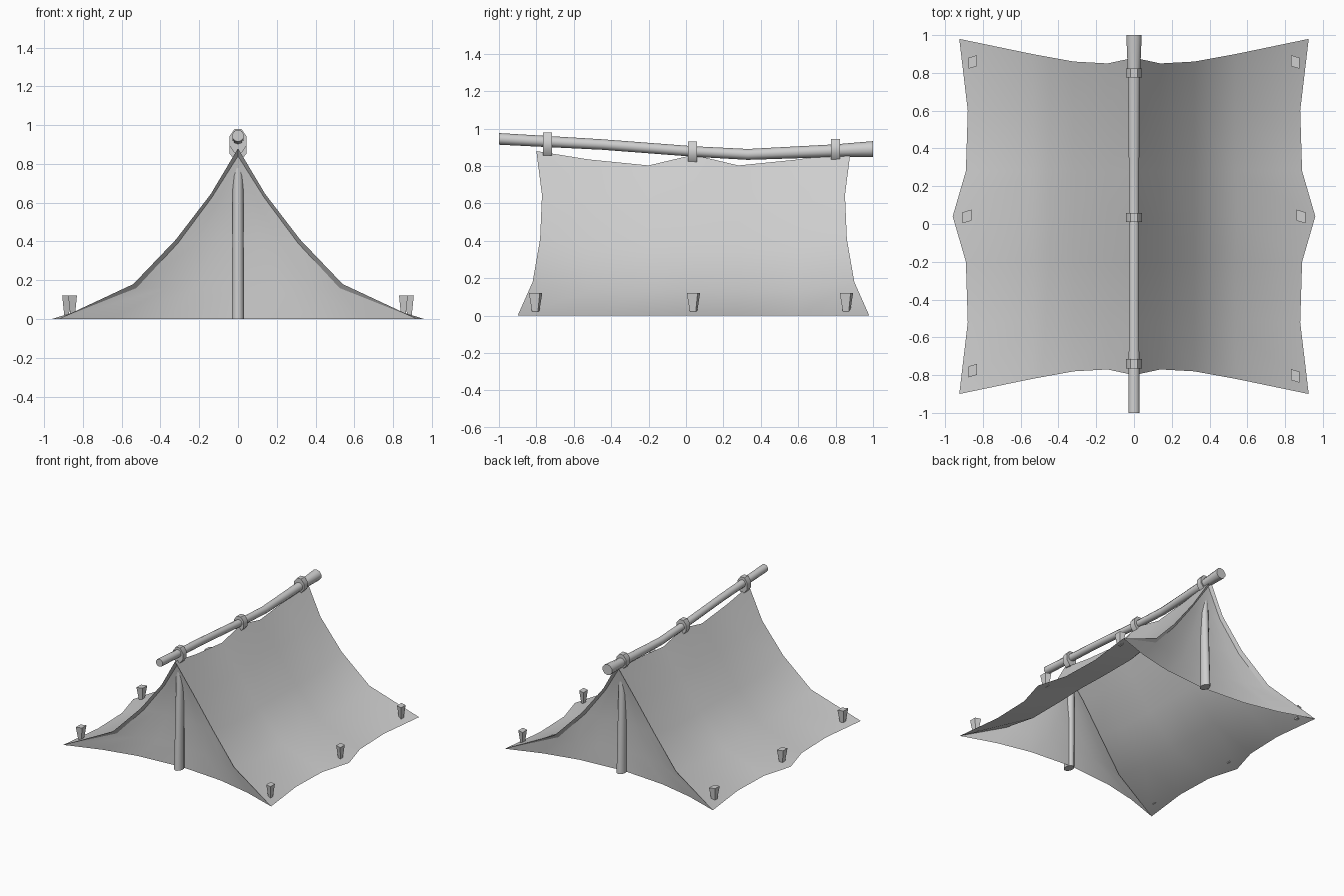
import bpy, bmesh, math
from mathutils import Vector, Matrix

cube = bpy.data.objects.get("Cube")
if cube:
    bpy.data.objects.remove(cube, do_unlink=True)

grey = bpy.data.materials.new("plain grey")
grey.use_nodes = True
grey.diffuse_color = (0.62, 0.62, 0.62, 1)
grey.node_tree.nodes["Principled BSDF"].inputs["Base Color"].default_value = (0.62, 0.62, 0.62, 1)

MID = 0.04  # the tent is symmetric about this y


def finish(name, bm, angle=35):
    bmesh.ops.remove_doubles(bm, verts=bm.verts, dist=0.0005)
    bmesh.ops.recalc_face_normals(bm, faces=bm.faces)
    mesh = bpy.data.meshes.new(name)
    bm.to_mesh(mesh)
    bm.free()
    mesh.materials.append(grey)
    ob = bpy.data.objects.new(name, mesh)
    bpy.context.collection.objects.link(ob)
    bpy.ops.object.select_all(action='DESELECT')
    ob.select_set(True)
    bpy.context.view_layer.objects.active = ob
    bpy.ops.object.shade_smooth_by_angle(angle=math.radians(angle))


def grid(bm, rows):
    """Quad sheet through equal rows of points."""
    vs = [[bm.verts.new(p) for p in row] for row in rows]
    for a, b in zip(vs, vs[1:]):
        for k in range(len(a) - 1):
            bm.faces.new((a[k], a[k + 1], b[k + 1], b[k]))


def tube(bm, path, w, sides=10):
    """Capped oval tube through (centre, x radius, w radius) rings; w is the rings' second axis."""
    rings = []
    for c, rx, rw in path:
        angles = [2 * math.pi * (k + 0.5) / sides for k in range(sides)]
        rings.append([bm.verts.new(c + Vector((rx * math.cos(a), 0, 0)) + rw * math.sin(a) * w)
                      for a in angles])
    for a, b in zip(rings, rings[1:]):
        for k in range(sides):
            n = (k + 1) % sides
            bm.faces.new((a[k], a[n], b[n], b[k]))
    bm.faces.new(rings[0])
    bm.faces.new(rings[-1])


Y_AXIS, Z_AXIS = Vector((0, 1, 0)), Vector((0, 0, 1))

# Cross-section from ground to ridge: x, z, distance of the end edge from MID, inner sag
profile = [(0.925, 0, 0.94, 0), (0.54, 0.18, 0.86, 0.05), (0.32, 0.41, 0.82, 0.05),
           (0.14, 0.645, 0.81, 0.04), (0, 0.88, 0.84, 0)]
# Stations from the end to the middle: share of end depth, hem x, ridge z
stations = [(1, 0.925, 0.88), (0.56, 0.88, 0.835), (0.24, 0.89, 0.803), (0, 0.96, 0.86)]


def roof_row(depth, hem, ridge, sign):
    row = []
    for x, z, end, sag in profile:
        at_end = depth == 1
        d = end if at_end else depth
        spread = 1 + (hem / 0.925 - 1) * (x / 0.925) ** 3
        height = ridge if x == 0 else z - (0 if at_end else sag)
        row.append(Vector((x * spread, MID + sign * d, height)))
    return row


# Roof sheets
rows = [roof_row(*s, -1) for s in stations] + [roof_row(*s, 1) for s in stations[-2::-1]]
for side, name in ((1, "left_roof_sheet"), (-1, "right_roof_sheet")):
    bm = bmesh.new()
    grid(bm, [[Vector((p.x * side, p.y, p.z)) for p in row] for row in rows])
    finish(name, bm)

# End panels with a turned-in hem, and the uprights standing against them
hem = [profile[0][:3]] + [(x * 0.97, z - (0.04 if x == 0 else 0.02), d - 0.025)
                          for x, z, d, sag in profile[1:]]
centre_depth = [0.755, 0.755, 0.757, 0.775, 0.815]
for sign, name, inset in ((-1, "front", 0), (1, "back", 0.01)):
    bm = bmesh.new()
    panel = [[Vector((x * t, MID + sign * (c + (d - c) * t * t), z))
              for t in (-1, -0.7, -0.4, 0, 0.4, 0.7, 1)]
             for (x, z, d), c in zip(hem, centre_depth)]
    grid(bm, panel[:-1])
    # fan the top row into the apex
    apex = bm.verts.new(panel[-1][0])
    top = [bm.verts.new(p) for p in panel[-2]]
    for a, b in zip(top, top[1:]):
        bm.faces.new((a, b, apex))
    finish(name + "_panel", bm)

    bm = bmesh.new()
    for side in (-1, 1):
        outer = [Vector((x * side, MID + sign * d, z)) for x, z, d, sag in profile]
        inner = [Vector((x * side, MID + sign * d, z)) for x, z, d in hem]
        for k in range(len(outer) - 1):
            quad = [outer[k], outer[k + 1], inner[k + 1], inner[k]]
            if k == 0:
                quad.pop()
            bm.faces.new([bm.verts.new(p) for p in quad])
    finish(name + "_hem", bm)

    bm = bmesh.new()
    tube(bm, [(Vector((0, MID + sign * (0.787 - inset), 0)), 0.033, 0.046),
              (Vector((0, MID + sign * (0.772 - inset), 0.8)), 0.028, 0.032)], Y_AXIS, 12)
    finish(name + "_upright", bm, 50)

# Bent ridge pole
bm = bmesh.new()
tube(bm, [(Vector((0, y, z)), r, r) for y, z, r in
          ((-1, 0.945, 0.031), (-0.45, 0.915, 0.028), (0.05, 0.877, 0.028),
           (0.33, 0.862, 0.029), (0.8, 0.882, 0.034), (1, 0.89, 0.043))], Z_AXIS)
finish("ridge_pole", bm, 50)

# Lashings around the ridge pole
for name, y, z, tall in (("front_lashing", -0.74, 0.918, 0.066),
                         ("middle_lashing", 0.035, 0.876, 0.06),
                         ("back_lashing", 0.8, 0.89, 0.06)):
    bm = bmesh.new()
    tube(bm, [(Vector((0, y + e, z)), 0.047, tall) for e in (-0.024, 0.024)], Z_AXIS, 8)
    finish(name, bm, 50)

# Ground pegs: tapered, four-sided, slanted in plan
for side, label in ((1, "left"), (-1, "right")):
    for name, x, y in (("front", 0.853, -0.79 - 0.014 * side), ("middle", 0.884, 0.04),
                       ("back", 0.853, 0.858)):
        bm = bmesh.new()
        bmesh.ops.create_cone(bm, cap_ends=True, segments=4, radius1=0.55, radius2=1, depth=1)
        turn = Matrix.Rotation(math.radians(45), 4, 'Z')
        size = Matrix.Diagonal((0.032, 0.041, 0.1, 1))
        slant = Matrix.Identity(4)
        slant[1][0] = -0.3 * side
        place = Matrix.Translation((x * side, y, 0.072))
        bm.transform(place @ slant @ size @ turn)
        finish(f"{name}_{label}_peg", bm)
